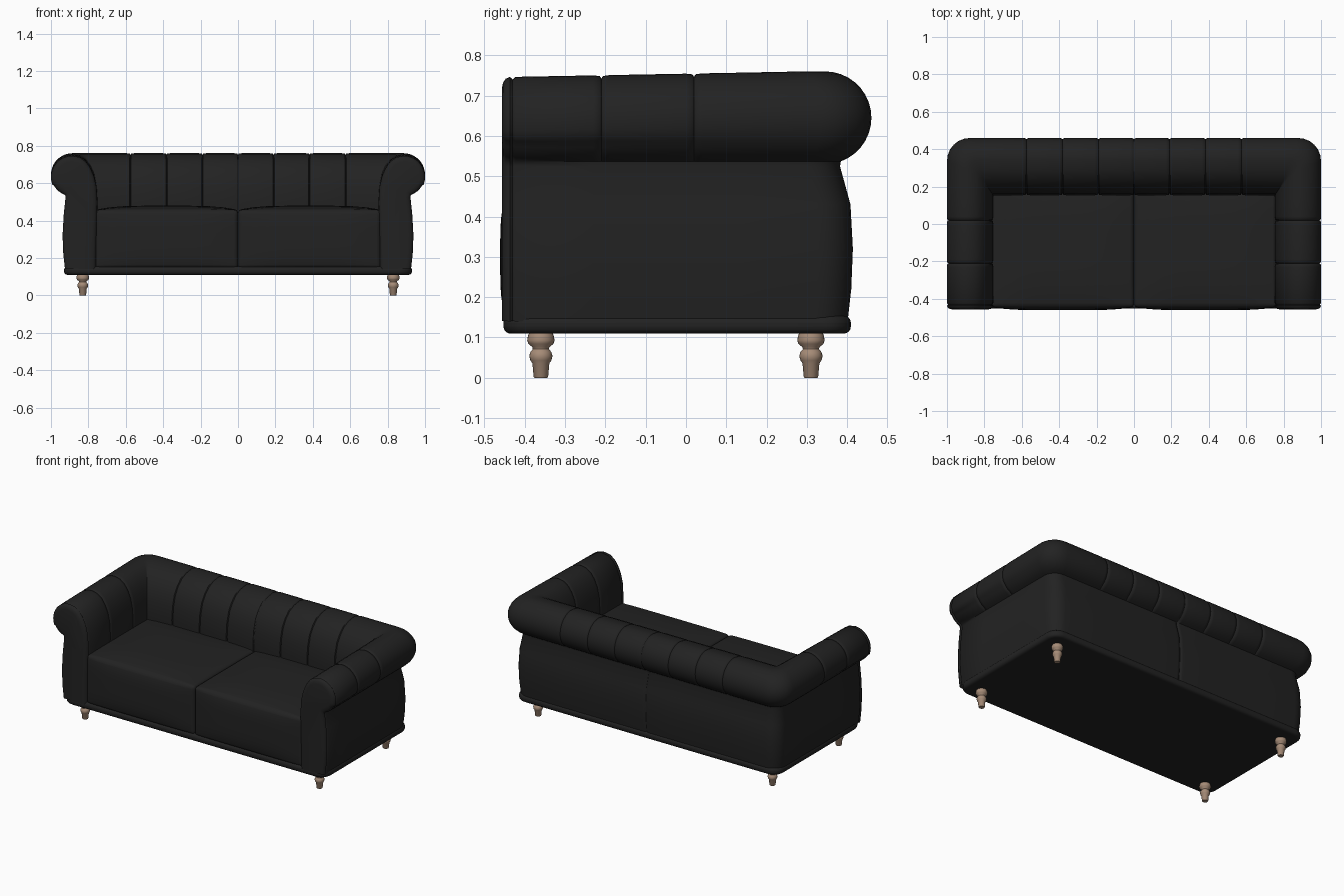
import bpy, bmesh, math
from mathutils import Vector

if "Cube" in bpy.data.objects:
    bpy.data.objects.remove(bpy.data.objects["Cube"], do_unlink=True)


def make_material(name, rgb):
    mat = bpy.data.materials.new(name)
    mat.use_nodes = True
    mat.diffuse_color = (*rgb, 1)
    mat.node_tree.nodes["Principled BSDF"].inputs["Base Color"].default_value = (*rgb, 1)
    return mat


black = make_material("black leather", (0.016, 0.016, 0.016))
wood = make_material("turned wood", (0.38, 0.26, 0.185))


def finish(name, bm, mat, angle=40):
    bmesh.ops.recalc_face_normals(bm, faces=bm.faces)
    mesh = bpy.data.meshes.new(name)
    bm.to_mesh(mesh)
    bm.free()
    mesh.materials.append(mat)
    ob = bpy.data.objects.new(name, mesh)
    bpy.context.collection.objects.link(ob)
    bpy.ops.object.select_all(action="DESELECT")
    ob.select_set(True)
    bpy.context.view_layer.objects.active = ob
    bpy.ops.object.shade_smooth_by_angle(angle=math.radians(angle))
    return ob


def add_bevel(ob, width, segments=4):
    mod = ob.modifiers.new("rounding", "BEVEL")
    mod.width, mod.segments = width, segments
    mod.limit_method, mod.angle_limit = "ANGLE", math.radians(40)
    mod.harden_normals = False


# Arm section: inner face, rolled top, outer wall
CX, CZ, R = 0.885, 0.645, 0.115
inner = [(0.76, 0.14), (0.757, 0.3), (0.754, 0.43), (0.752, 0.5), (0.757, 0.58),
         (0.77, 0.65), (0.79, 0.695), (0.815, 0.73), (0.847, 0.752)]
roll = [(CX + R * math.cos(a), CZ + R * math.sin(a))
        for a in (math.radians(90 - 10 * i) for i in range(17))]
wall = [(0.922, 0.525), (0.932, 0.43), (0.938, 0.32), (0.934, 0.22), (0.925, 0.14)]
section = [Vector(p) for p in inner + roll + wall]
count = len(section)
padded = len(inner) + len(roll) - 1


def inset_section(amount, whole):
    """Shrink the section along its normals; seams leave the outer wall alone."""
    out = []
    for i, p in enumerate(section):
        t = (section[min(i + 1, count - 1)] - section[max(i - 1, 0)]).normalized()
        inside = whole or i < padded
        out.append(p + Vector((t.y, -t.x)) * amount * inside)
    return out


def back_y(x, z):
    """Depth of the back for the matching point of the arm section."""
    if x < CX:
        return 0.345 - (CX - x) * 1.44
    return x - 0.54 + (0.016 if z < 0.5 else 0)


def arm_ring(y, inset=0, whole=False):
    drop = 0.014 * max(0, (0.3 - y) / 0.75)
    return [(p.x, y, p.y - (drop if p.y > 0.6 else 0)) for p in inset_section(inset, whole)]


def corner_ring(angle):
    ring = []
    for p in section:
        r = 0.003 + 0.12 * max(0, min(1, (p.x - 0.8) / 0.2))
        ring.append((p.x - r + r * math.cos(angle),
                     back_y(p.x, p.y) - r + r * math.sin(angle), p.y))
    return ring


def back_ring(x, inset=0, whole=False):
    return [(x, back_y(p.x, p.y), p.y) for p in inset_section(inset, whole)]


def seam(ring, at, step):
    return [ring(at + step * o, d) for o, d in
            ((-5, 0), (-1, 0.002), (0, 0.008), (1, 0.002), (5, 0))]


# Half of the frame from arm front to back centre, then mirrored
rings = [arm_ring(-0.457, 0.03, True), arm_ring(-0.454, 0.014, True),
         arm_ring(-0.447, 0.004, True), arm_ring(-0.437, 0, True),
         arm_ring(-0.43, 0.006, True), arm_ring(-0.423, 0, True)]
for y in (-0.21, 0.02):
    rings += seam(arm_ring, y, 0.004)
rings.append(arm_ring(0.14))
rings += [corner_ring(math.radians(a)) for a in range(0, 91, 15)]
for x in (0.575, 0.382, 0.19):
    rings += seam(back_ring, x, -0.004)
rings += [back_ring(0.02), back_ring(0.004, 0.002, True), back_ring(0, 0.008, True)]

bm = bmesh.new()
rows = [[bm.verts.new(co) for co in ring] for ring in rings]
for a, b in zip(rows, rows[1:]):
    for i in range(count - 1):
        bm.faces.new((a[i], a[i + 1], b[i + 1], b[i]))
bm.faces.new(rows[0])
frame = finish("arms_and_back", bm, black, 50)
mirror = frame.modifiers.new("mirror", "MIRROR")
mirror.use_clip = True


def box(size, centre):
    bm = bmesh.new()
    bmesh.ops.create_cube(bm, size=1)
    for v in bm.verts:
        v.co = Vector([v.co[i] * size[i] + centre[i] for i in range(3)])
    return bm


# Seat cushions with a soft crown on the top and front
for side, name in ((1, "left"), (-1, "right")):
    size, centre = (0.764, 0.65, 0.315), (side * 0.382, -0.12, 0.3)
    bm = box(size, centre)
    bmesh.ops.subdivide_edges(bm, edges=bm.edges, cuts=9, use_grid_fill=True)
    for v in bm.verts:
        u, w, h = [2 * (v.co[i] - centre[i]) / size[i] for i in range(3)]
        if h > 0.99:
            v.co.z += 0.022 * (1 - u ** 4) * (1 - w ** 4)
        if w < -0.99:
            v.co.y -= 0.016 * (1 - u ** 4) * (1 - h ** 4)
    add_bevel(finish(name + "_seat_cushion", bm, black), 0.02)

# Padded base rail
bm = box((1.86, 0.862, 0.045), (0, -0.022, 0.132))
uprights = [e for e in bm.edges if abs(e.verts[0].co.z - e.verts[1].co.z) > 0.01]
bmesh.ops.bevel(bm, geom=uprights, offset=0.07, segments=6, profile=0.5, affect="EDGES")
add_bevel(finish("base_rail", bm, black), 0.018)

# Turned legs
turning = [(0.0, 0), (0.016, 0), (0.018, 0.003), (0.021, 0.036), (0.026, 0.043),
           (0.029, 0.054), (0.026, 0.064), (0.02, 0.071), (0.021, 0.076),
           (0.031, 0.084), (0.034, 0.093), (0.032, 0.104), (0.028, 0.115)]
for y, end in ((-0.36, "front"), (0.31, "back")):
    for x, side in ((0.83, "left"), (-0.83, "right")):
        bm = bmesh.new()
        verts = [bm.verts.new((x + r, y, z)) for r, z in turning]
        edges = [bm.edges.new(pair) for pair in zip(verts, verts[1:])]
        bmesh.ops.spin(bm, geom=verts + edges, cent=(x, y, 0), axis=(0, 0, 1),
                       angle=math.tau, steps=24)
        bmesh.ops.remove_doubles(bm, verts=bm.verts, dist=0.0002)
        finish(end + "_" + side + "_leg", bm, wood)
